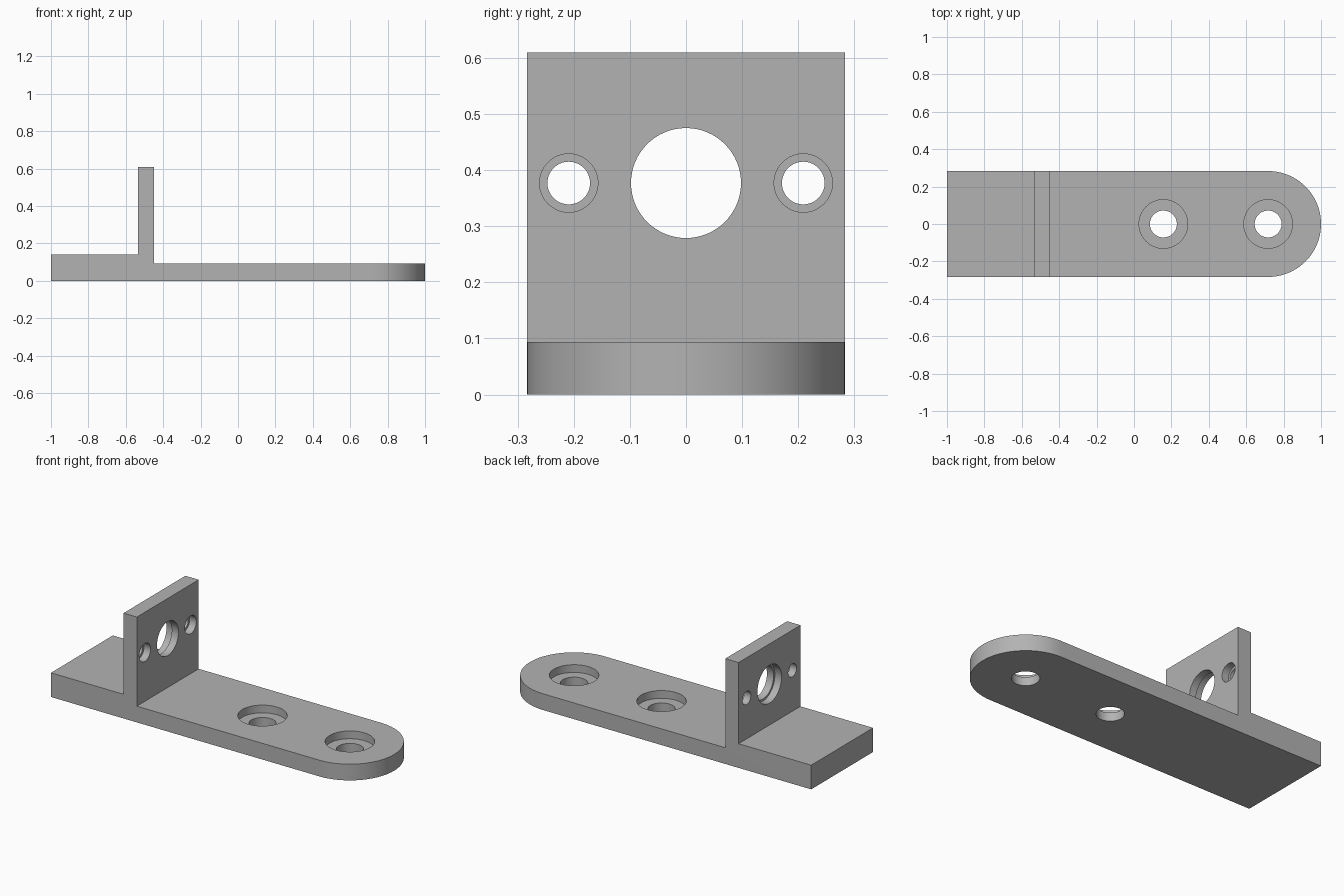
import bpy, bmesh
from math import pi, cos, sin
from mathutils import Matrix, Vector

if "Cube" in bpy.data.objects:
    bpy.data.objects.remove(bpy.data.objects["Cube"], do_unlink=True)

HALF_W = 0.283          # half width of the bracket
END_X = 1 - HALF_W      # centre of the rounded end
BASE_T = 0.094          # thickness of the long base
BLOCK_T = 0.14          # thickness of the end block
WALL = (-0.535, -0.45)  # upright plate in x
WALL_TOP = 0.61
HOLE_Z = 0.377

grey = bpy.data.materials.new("plain grey")
grey.use_nodes = True
colour = (0.45, 0.45, 0.45, 1)
grey.diffuse_color = colour
grey.node_tree.nodes["Principled BSDF"].inputs["Base Color"].default_value = colour


def prism(name, points, offset):
    """Extrude a closed polygon along an offset vector."""
    bm = bmesh.new()
    face = bm.faces.new([bm.verts.new(p) for p in points])
    out = bmesh.ops.extrude_face_region(bm, geom=[face])
    verts = [g for g in out["geom"] if isinstance(g, bmesh.types.BMVert)]
    bmesh.ops.translate(bm, verts=verts, vec=Vector(offset))
    bmesh.ops.recalc_face_normals(bm, faces=bm.faces)
    mesh = bpy.data.meshes.new(name)
    bm.to_mesh(mesh)
    bm.free()
    obj = bpy.data.objects.new(name, mesh)
    bpy.context.collection.objects.link(obj)
    mesh.materials.append(grey)
    return obj


def drill(name, axis, start, end, centre, radius):
    """Cylinder cutter along x or z between two coordinates."""
    ring = [(radius * cos(2 * pi * i / 64), radius * sin(2 * pi * i / 64))
            for i in range(64)]
    if axis == "z":
        pts = [(centre[0] + a, centre[1] + b, start) for a, b in ring]
        return prism(name, pts, (0, 0, end - start))
    pts = [(start, centre[0] + a, centre[1] + b) for a, b in ring]
    return prism(name, pts, (end - start, 0, 0))


def combine(obj, cutter, operation):
    """Apply a boolean and discard the cutter."""
    mod = obj.modifiers.new("cut", "BOOLEAN")
    mod.operation, mod.object, mod.solver = operation, cutter, "EXACT"
    bpy.context.view_layer.update()
    result = bpy.data.meshes.new_from_object(
        obj.evaluated_get(bpy.context.evaluated_depsgraph_get()))
    obj.modifiers.clear()
    obj.data = result
    bpy.data.objects.remove(cutter, do_unlink=True)


# Stepped side profile: block, upright plate and long base in one solid
side = [(-1, 0), (1.1, 0), (1.1, BASE_T), (WALL[1], BASE_T), (WALL[1], WALL_TOP),
        (WALL[0], WALL_TOP), (WALL[0], BLOCK_T), (-1, BLOCK_T)]
bracket = prism("mounting_bracket", [(x, -0.4, z) for x, z in side], (0, 0.8, 0))

# Plan outline with the rounded end
arc = [(END_X + HALF_W * cos(a), HALF_W * sin(a))
       for a in (-pi / 2 + pi * i / 48 for i in range(49))]
plan = arc + [(-1.2, HALF_W), (-1.2, -HALF_W)]
outline = prism("outline_cutter", [(x, y, -0.2) for x, y in plan], (0, 0, 1))
combine(bracket, outline, "INTERSECT")

# Counterbored screw holes in the base
for x in (0.157, END_X):
    combine(bracket, drill("screw_hole", "z", -0.1, 0.2, (x, 0), 0.072), "DIFFERENCE")
    combine(bracket, drill("screw_recess", "z", 0.049, 0.2, (x, 0), 0.13), "DIFFERENCE")

# Centre hole in the upright, wider on the block side
mid = sum(WALL) / 2
combine(bracket, drill("centre_hole", "x", -0.6, -0.4, (0, HOLE_Z), 0.098), "DIFFERENCE")
combine(bracket, drill("centre_recess", "x", -0.6, mid, (0, HOLE_Z), 0.11), "DIFFERENCE")

# Small side holes, recessed on the base side
for y in (-0.209, 0.209):
    combine(bracket, drill("side_hole", "x", -0.6, -0.4, (y, HOLE_Z), 0.038), "DIFFERENCE")
    combine(bracket, drill("side_recess", "x", mid, -0.4, (y, HOLE_Z), 0.052), "DIFFERENCE")

# Smooth curved walls, sharp rims
bpy.ops.object.select_all(action="DESELECT")
bracket.select_set(True)
bpy.context.view_layer.objects.active = bracket
bpy.ops.object.shade_smooth_by_angle(angle=pi / 6)
